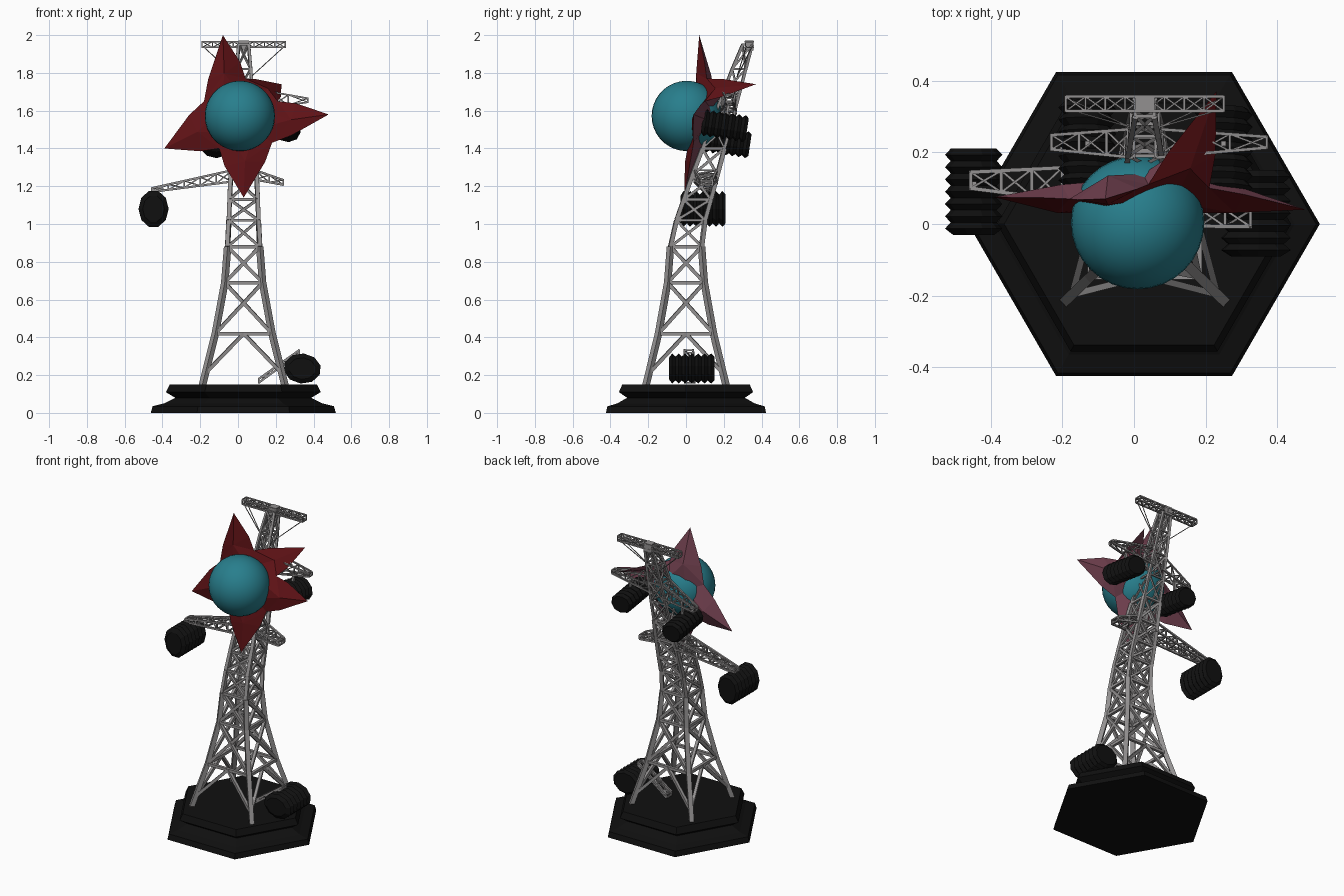
import bpy, bmesh, math
from mathutils import Vector, Matrix

if "Cube" in bpy.data.objects:
    bpy.data.objects.remove(bpy.data.objects["Cube"])


def material(name, color):
    m = bpy.data.materials.new(name)
    m.diffuse_color = (*color, 1)
    m.use_nodes = True
    m.node_tree.nodes["Principled BSDF"].inputs["Base Color"].default_value = m.diffuse_color
    return m


BLACK = material("black", (0.005, 0.005, 0.005))
STEEL = material("steel grey", (0.29, 0.28, 0.28))
RED = material("deep red", (0.115, 0.006, 0.008))
PINK = material("dusty pink", (0.18, 0.056, 0.085))
TEAL = material("teal", (0.021, 0.21, 0.265))


def finish(name, bm, *mats):
    bmesh.ops.recalc_face_normals(bm, faces=bm.faces)
    me = bpy.data.meshes.new(name)
    bm.to_mesh(me)
    bm.free()
    for m in mats:
        me.materials.append(m)
    ob = bpy.data.objects.new(name, me)
    bpy.context.collection.objects.link(ob)
    return ob


def beam(bm, a, b, w):
    """Square bar from a to b."""
    a, b = Vector(a), Vector(b)
    d = b - a
    mat = (Matrix.Translation((a + b) / 2) @ d.to_track_quat('Z', 'Y').to_matrix().to_4x4()
           @ Matrix.Diagonal((w, w, d.length, 1)))
    bmesh.ops.create_cube(bm, size=1, matrix=mat)


def lathe(bm, rings, n, turn=0.0, squash=1.0):
    """Capped solid of n-sided rings (radius, height) along z."""
    loops = [[bm.verts.new((r * math.cos(turn + i * math.tau / n),
                            r * squash * math.sin(turn + i * math.tau / n), z))
              for i in range(n)] for r, z in rings]
    for p, q in zip(loops, loops[1:]):
        for i in range(n):
            bm.faces.new((p[i], p[(i + 1) % n], q[(i + 1) % n], q[i]))
    bm.faces.new(loops[0])
    bm.faces.new(loops[-1])


# Hexagonal stepped base
bm = bmesh.new()
lathe(bm, [(0.49, 0), (0.48, 0.035), (0.42, 0.05), (0.36, 0.08),
           (0.41, 0.11), (0.39, 0.15)], 6)
finish("base", bm, BLACK).location.x = 0.028

# Lattice tower: level = (height, y of the axis, half width)
CX = 0.03
levels = [(0.14, 0, .22), (0.42, 0, .15), (0.69, 0, .10), (0.88, 0, .085),
          (1.02, .025, .078), (1.13, .06, .074), (1.26, .10, .068), (1.40, .145, .06),
          (1.54, .19, .054), (1.68, .235, .046), (1.82, .28, .037), (1.95, .325, .026)]


def corners(level):
    z, y, h = level
    return [Vector((CX + sx * h, y + sy * h * 0.97, z))
            for sx, sy in ((-1, -1), (1, -1), (1, 1), (-1, 1))]


bm = bmesh.new()
for k, (lo, hi) in enumerate(zip(levels, levels[1:])):
    A, B = corners(lo), corners(hi)
    leg = 0.028 if k < 3 else 0.022 if k < 7 else 0.015
    brace = leg * 0.65
    for i in range(4):
        j = (i + 1) % 4
        beam(bm, A[i], B[i], leg)
        beam(bm, B[i], B[j], brace)
        if k == 0:
            mid = (B[i] + B[j]) / 2
            beam(bm, A[i].lerp(B[i], 0.25), mid, brace)
            beam(bm, A[j].lerp(B[j], 0.25), mid, brace)
        else:
            beam(bm, A[i], B[j], brace)
            beam(bm, A[j], B[i], brace)
finish("tower", bm, STEEL)


# Cross arms: four chords between two rectangles, tied with bars and zigzags
def arm(name, p, q, size_p, size_q, bays, w=0.009):
    bm = bmesh.new()

    def frame(t):
        c = Vector(p).lerp(Vector(q), t)
        y, z = (size_p[n] + (size_q[n] - size_p[n]) * t for n in (0, 1))
        return [c + Vector((0, sy * y / 2, sz * z / 2))
                for sy, sz in ((-1, -1), (1, -1), (1, 1), (-1, 1))]
    F = [frame(i / bays) for i in range(bays + 1)]
    for n, f in enumerate(F):
        for i in range(4):
            beam(bm, f[i], f[(i + 1) % 4], w * 0.8)
            if n < bays:
                beam(bm, f[i], F[n + 1][i], w)
                beam(bm, f[i], F[n + 1][(i + 1) % 4], w * 0.6)
    return finish(name, bm, STEEL)


arm("lower_left_arm", (-0.03, .105, 1.255), (-0.455, .122, 1.18), (.12, .06), (.045, .02), 5, 0.011)
arm("lower_right_stub", (0.09, .105, 1.26), (0.24, .11, 1.22), (.12, .05), (.06, .025), 2, 0.011)
arm("middle_left_arm", (0, .225, 1.64), (-0.23, .228, 1.56), (.08, .1), (.04, .02), 3)
arm("middle_right_arm", (0.06, .225, 1.66), (0.37, .228, 1.655), (.08, .12), (.03, .02), 3)
arm("top_arm", (-0.19, .335, 1.95), (0.25, .335, 1.95), (.04, .03), (.04, .03), 8, 0.008)
arm("broken_arm", (0.11, .02, 0.17), (0.325, .015, 0.325), (.05, .02), (.045, .015), 3, 0.011)

# Cap plate and stay wires
bm = bmesh.new()
bmesh.ops.create_cube(bm, size=1, matrix=Matrix.Translation((CX, .335, 1.945))
                      @ Matrix.Diagonal((.055, .045, .055, 1)))
finish("tower_cap", bm, STEEL)
bm = bmesh.new()
for s in (-1, 1):
    for y in (.32, .35):
        beam(bm, (CX + s * 0.215, y, 1.94), (CX + s * 0.04, .27, 1.78), 0.004)
finish("stay_wires", bm, STEEL)


# Ribbed insulators, lying along y
def insulator(name, loc, tilt, roll, length=0.24, r=0.1, ribs=7):
    bm = bmesh.new()
    rings = [(r * 0.72, -length / 2)]
    for i in range(ribs):
        z = -length / 2 + length * (i + 0.5) / ribs
        rings += [(r, z), (r * 0.8, z + length / ribs / 2)]
    lathe(bm, rings, 10, math.pi / 10, 0.8)
    ob = finish(name, bm, BLACK)
    ob.matrix_world = (Matrix.Translation(loc) @ Matrix.Rotation(tilt - math.pi / 2, 4, 'X')
                       @ Matrix.Rotation(roll, 4, 'Z'))


insulator("lower_left_insulator", (-0.447, .09, 1.08), 0, math.pi / 2)
insulator("fallen_insulator", (0.34, .03, 0.235), 0, 0.1)
insulator("middle_right_insulator", (0.25, .205, 1.52), -0.15, 0.5, r=0.085)
insulator("middle_left_insulator", (-0.13, .22, 1.435), -0.15, 0.5, r=0.085)
bm = bmesh.new()
beam(bm, (-0.447, .11, 1.19), (-0.447, .1, 1.1), 0.016)
beam(bm, (0.25, .225, 1.63), (0.25, .21, 1.54), 0.014)
beam(bm, (-0.13, .225, 1.59), (-0.13, .22, 1.45), 0.014)
finish("insulator_hangers", bm, STEEL)

# Star flower: tips and the valleys that follow each, going clockwise from the top
tips = [(-0.08, .07, 2.0), (0.23, .37, 1.74), (0.48, .04, 1.58), (0.03, -.01, 1.14), (-0.39, .075, 1.4)]
valleys = [(0.04, .11, 1.77), (0.21, .10, 1.65), (0.18, .04, 1.43), (-0.10, .04, 1.40), (-0.18, .07, 1.65)]
T, V = [Vector(t) for t in tips], [Vector(v) for v in valleys]
C = Vector((0.01, 0.02, 1.575))
D = Vector((0.01, 0.17, 1.575))
bm = bmesh.new()


def face(mat, *pts):
    f = bm.faces.new([bm.verts.new(p) for p in pts])
    f.material_index = mat


for i in range(5):
    t, a, b = T[i], V[i - 1], V[i]
    root = (a + b) / 2
    front = root.lerp(t, 0.3) + Vector((0, -0.03, 0))
    back = root.lerp(t, 0.25) + Vector((0, 0.05, 0))
    # edges bow outward a little halfway along the petal
    ea, eb = (v.lerp(t, 0.35) + (v - root) * 0.12 for v in (a, b))
    for m, ridge, centre in ((0, front, C), (1, back, D)):
        inner = [centre.lerp(v, 0.5) for v in (a, root, b)]
        for e, v, k in ((ea, a, 0), (eb, b, 2)):
            face(m, t, e, ridge)
            face(m, e, v, ridge)
            face(m, v, inner[k], ridge)
            face(m, ridge, inner[k], inner[1])
    # inner wall joining front and back
    for p, q in ((a, root), (root, b)):
        face(1, C.lerp(p, .5), C.lerp(q, .5), D.lerp(q, .5), D.lerp(p, .5))
bmesh.ops.remove_doubles(bm, verts=bm.verts, dist=0.0005)
finish("star_flower", bm, RED, PINK)

# Ball in the middle of the flower
bm = bmesh.new()
bmesh.ops.create_uvsphere(bm, u_segments=32, v_segments=18, radius=0.186)
ball = finish("flower_ball", bm, TEAL)
ball.location = (0.01, 0.004, 1.572)
for p in ball.data.polygons:
    p.use_smooth = True
